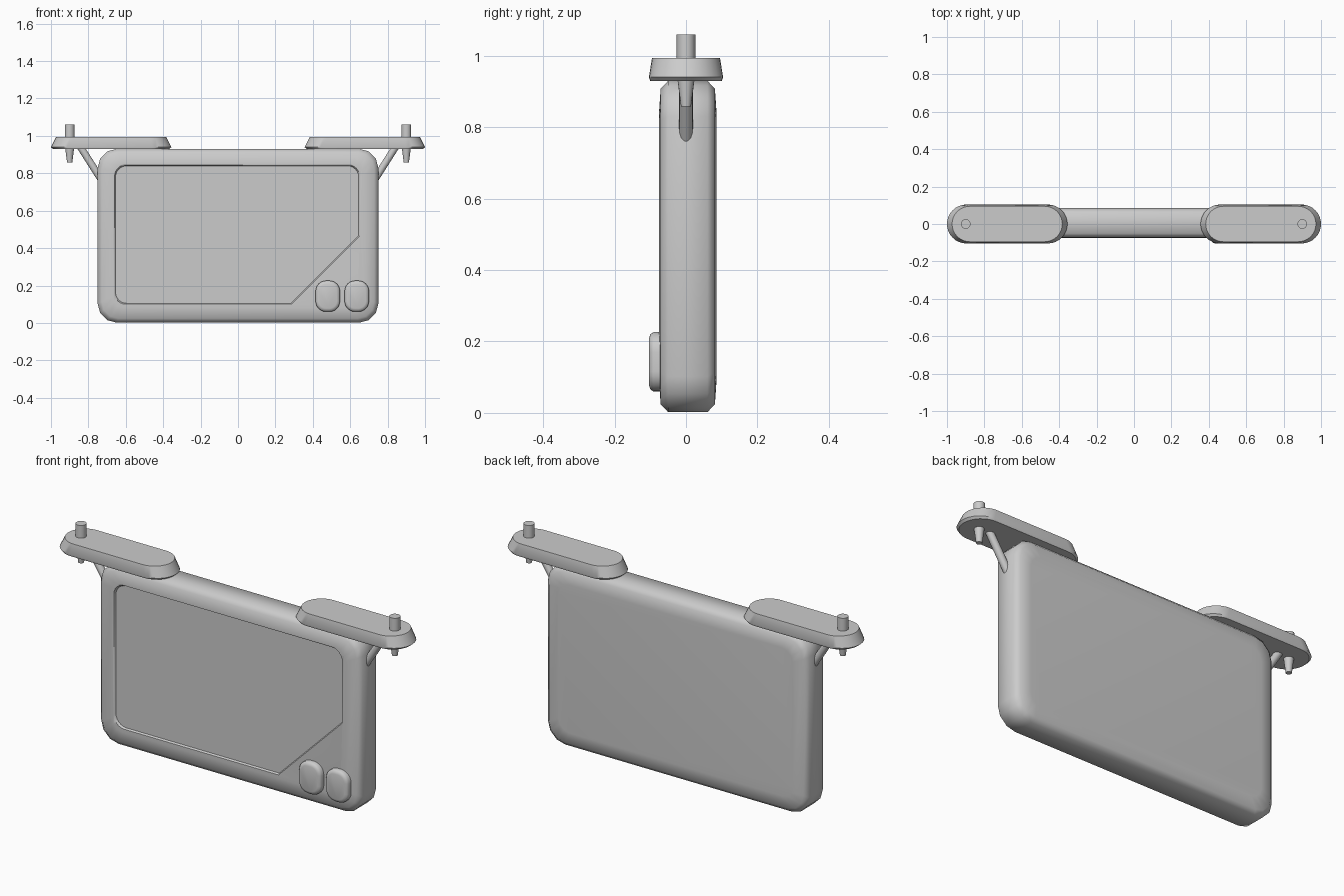
import bpy, bmesh, math
from mathutils import Vector

if "Cube" in bpy.data.objects:
    bpy.data.objects.remove(bpy.data.objects["Cube"])


def outline(corners, n):
    """Polygon (u, v, setback) with each corner rounded by an arc of n segments."""
    pts = []
    for i, (u, v, d) in enumerate(corners):
        c = Vector((u, v))
        if d == 0:
            pts.append(c)
            continue
        a = c + (Vector(corners[i - 1][:2]) - c).normalized() * d
        b = c + (Vector(corners[(i + 1) % len(corners)][:2]) - c).normalized() * d
        for k in range(n + 1):
            t = k / n
            w = (1 - t) ** 2, 2 * t * (1 - t) * math.sqrt(0.5), t * t
            pts.append((a * w[0] + c * w[1] + b * w[2]) / sum(w))
    return pts


def rounded_rect(cu, cv, hu, hv, r, n):
    return outline([(cu - hu, cv - hv, r), (cu + hu, cv - hv, r),
                    (cu + hu, cv + hv, r), (cu - hu, cv + hv, r)], n)


def loft(name, rings, axis, angle=35):
    """Skin a list of (height, outline) along y or z and cap both ends."""
    bm = bmesh.new()
    loops = [[bm.verts.new((p.x, h, p.y) if axis == 'y' else (p.x, p.y, h)) for p in pts]
             for h, pts in rings]
    for a, b in zip(loops, loops[1:]):
        for i in range(len(a)):
            bm.faces.new((a[i - 1], a[i], b[i], b[i - 1]))
    bm.faces.new(loops[0])
    bm.faces.new(loops[-1])
    bmesh.ops.remove_doubles(bm, verts=bm.verts, dist=1e-5)
    bmesh.ops.recalc_face_normals(bm, faces=bm.faces)
    mesh = bpy.data.meshes.new(name)
    bm.to_mesh(mesh)
    bm.free()
    ob = bpy.data.objects.new(name, mesh)
    bpy.context.collection.objects.link(ob)
    smooth(ob, angle)
    return ob


def smooth(ob, angle=35):
    bpy.ops.object.select_all(action='DESELECT')
    bpy.context.view_layer.objects.active = ob
    ob.select_set(True)
    bpy.ops.object.shade_smooth_by_angle(angle=math.radians(angle))


def rod(name, a, b, ra, rb, sides=16):
    """Round, optionally tapered bar from point a to point b."""
    a, b = Vector(a), Vector(b)
    bpy.ops.mesh.primitive_cone_add(vertices=sides, radius1=ra, radius2=rb,
                                    depth=(b - a).length, location=(a + b) / 2,
                                    rotation=(b - a).to_track_quat('Z', 'Y').to_euler())
    ob = bpy.context.object
    ob.name = name
    smooth(ob)


# Body: flat case with chamfered rim and rounded corners
body_rings = [(y, rounded_rect(0, 0.466, 0.75 - i, 0.464 - i, 0.1 - i * 0.5, 3))
              for y, i in [(-0.075, 0.08), (-0.071, 0.022), (-0.05, 0),
                           (0.06, 0), (0.081, 0.022), (0.085, 0.08)]]
body = loft("body", body_rings, 'y', 50)


# Screen recess with one cut-off corner
def screen_outline(i):
    return outline([(-0.66 + i, 0.1 + i, 0.06), (0.285 - i * 0.4, 0.1 + i, 0),
                    (0.65 - i, 0.465 + i * 0.4, 0), (0.65 - i, 0.845 - i, 0.06),
                    (-0.66 + i, 0.845 - i, 0.06)], 6)


cutter = loft("screen_cutter", [(-0.085, screen_outline(-0.005)),
                                (-0.065, screen_outline(0.005))], 'y')
cutter.hide_render = True
cutter.hide_set(True)
cut = body.modifiers.new("screen_recess", 'BOOLEAN')
cut.operation = 'DIFFERENCE'
cut.solver = 'EXACT'
cut.object = cutter

# Two buttons
for name, x in (("left_button", 0.48), ("right_button", 0.635)):
    loft(name, [(y, rounded_rect(x, 0.143, 0.065 - i, 0.083 - i, 0.056 - i, 6))
                for y, i in [(-0.065, 0), (-0.091, 0), (-0.1, 0.006), (-0.104, 0.018)]],
         'y', 50)

# Mounting wings with pins and braces on both sides
for side, s in (("left", -1), ("right", 1)):
    loft(side + "_wing", [(z, rounded_rect(s * 0.678, 0, 0.322 * k, 0.104 * k, 0.104 * k, 8))
                          for z, k in [(0.93, 0.965), (0.94, 1), (0.994, 0.915)]], 'z')
    rod(side + "_upper_pin", (s * 0.9, 0, 0.96), (s * 0.9, 0, 1.06), 0.026, 0.026)
    rod(side + "_lower_pin", (s * 0.9, 0, 0.858), (s * 0.9, 0, 0.95), 0.014, 0.026)
    rod(side + "_brace", (s * 0.705, 0, 0.725), (s * 0.845, 0, 0.945), 0.019, 0.019)
